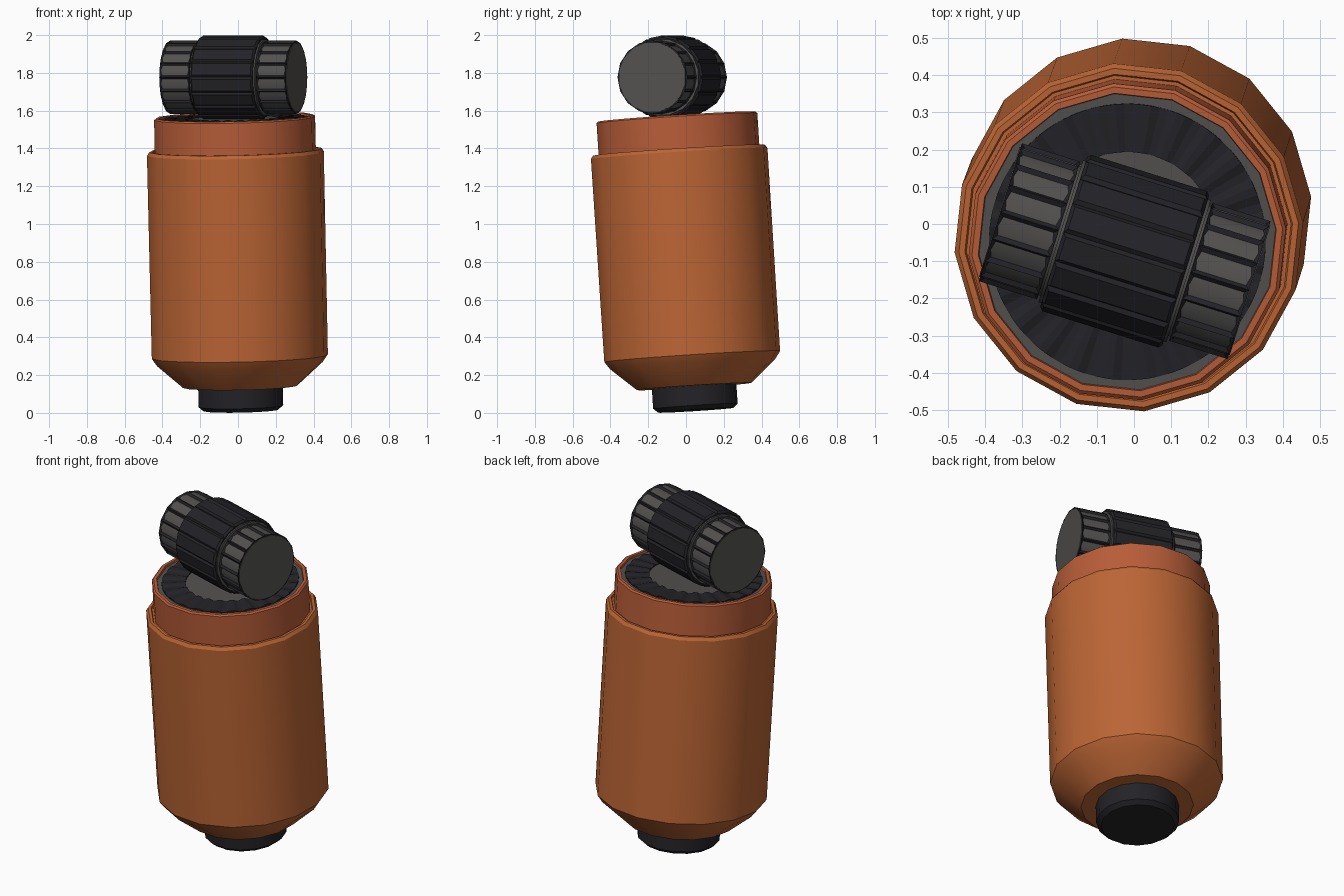
import bpy, bmesh
from math import pi, sin, cos, radians
from mathutils import Matrix, Vector

if "Cube" in bpy.data.objects:
    bpy.data.objects.remove(bpy.data.objects["Cube"])


def material(name, rgb):
    m = bpy.data.materials.new(name)
    m.diffuse_color = (*rgb, 1)
    m.use_nodes = True
    m.node_tree.nodes["Principled BSDF"].inputs["Base Color"].default_value = m.diffuse_color
    return m


ORANGE = material("orange_paint", (0.50, 0.13, 0.035))
RED_ORANGE = material("red_orange_paint", (0.48, 0.11, 0.04))
BLACK = material("black_rubber", (0.017, 0.017, 0.021))
GREY = material("dark_grey_metal", (0.085, 0.082, 0.08))

# The canister leans slightly; the roller on top lies level and turned
lean = Vector((-0.022, -0.064, 1)).normalized()
CAN = (Matrix.Translation((0.016, 0.051, 0.014))
       @ Vector((0, 0, 1)).rotation_difference(lean).to_matrix().to_4x4()
       @ Matrix.Rotation(radians(5), 4, 'Z'))
ROLL = (Matrix.Translation((-0.025, -0.073, 1.777))
        @ Matrix.Rotation(radians(-17.4), 4, 'Z') @ Matrix.Rotation(pi / 2, 4, 'Y'))


def finish(bm, name, mat, matrix, smooth=False):
    bmesh.ops.recalc_face_normals(bm, faces=bm.faces)
    me = bpy.data.meshes.new(name)
    bm.to_mesh(me)
    bm.free()
    me.materials.append(mat)
    ob = bpy.data.objects.new(name, me)
    ob.matrix_world = matrix
    bpy.context.collection.objects.link(ob)
    if smooth:
        bpy.ops.object.select_all(action='DESELECT')
        ob.select_set(True)
        bpy.context.view_layer.objects.active = ob
        bpy.ops.object.shade_smooth_by_angle(angle=radians(28))
    return ob


def lathe(name, profile, mat, matrix, sides=16):
    """Spin an (r, z) profile around z; r = 0 closes the end."""
    bm = bmesh.new()
    verts = [bm.verts.new((r, 0, z)) for r, z in profile]
    edges = [bm.edges.new(p) for p in zip(verts, verts[1:])]
    bmesh.ops.spin(bm, geom=verts + edges, cent=(0, 0, 0), axis=(0, 0, 1),
                   angle=2 * pi, steps=sides, use_merge=True)
    bmesh.ops.remove_doubles(bm, verts=bm.verts, dist=1e-5)
    return finish(bm, name, mat, matrix, True)


def grip(name, r, z0, z1, inset, depth):
    """16-sided drum whose side panels are pressed in or raised."""
    bm = bmesh.new()
    bmesh.ops.create_cone(bm, cap_ends=True, segments=16, radius1=r, radius2=r,
                          depth=z1 - z0,
                          matrix=Matrix.Translation((0, 0, (z0 + z1) / 2)))
    sides = [f for f in bm.faces if len(f.verts) == 4]
    bmesh.ops.inset_individual(bm, faces=sides, thickness=inset, depth=depth)
    return finish(bm, name, BLACK, ROLL)


# Canister parts, bottom to top
lathe("foot", [(0, 0), (0.20, 0), (0.225, 0.022), (0.225, 0.14), (0, 0.14)], BLACK, CAN)
lathe("body", [(0, 0.126), (0.305, 0.126), (0.44, 0.245), (0.468, 0.285), (0.47, 1.362),
               (0.458, 1.38), (0.442, 1.38), (0.438, 1.37), (0, 1.37)], ORANGE, CAN)
lathe("collar", [(0.428, 1.36), (0.428, 1.55), (0.419, 1.558), (0.402, 1.558),
                 (0.397, 1.53)], RED_ORANGE, CAN)
lathe("top_plate", [(0.405, 1.52), (0.405, 1.546), (0, 1.546)], GREY, CAN)

# Ring of radial teeth on the top plate
bm = bmesh.new()
N = 96
rings = []
for i in range(N):
    a = 2 * pi * i / N
    z = 1.556 if i % 4 < 2 else 1.549
    rings.append([bm.verts.new((r * cos(a), r * sin(a), h))
                  for r, h in ((0.372, 1.54), (0.372, z), (0.242, z), (0.242, 1.54))])
for i in range(N):
    a, b = rings[i], rings[(i + 1) % N]
    for k in range(3):
        bm.faces.new((a[k], b[k], b[k + 1], a[k + 1]))
finish(bm, "tooth_ring", BLACK, CAN)

# Roller: grey core with spacers and end caps, ribbed grips around it
lathe("roller_core", [(0, -0.353), (0.186, -0.353), (0.186, -0.18), (0.204, -0.18),
                      (0.204, 0.18), (0.186, 0.18), (0.186, 0.353), (0, 0.353)],
      GREY, ROLL @ Matrix.Rotation(radians(11.25), 4, 'Z'))
grip("roller_middle", 0.211, -0.172, 0.172, 0.013, 0.011)
for side, z0, z1 in (("left", -0.35, -0.186), ("right", 0.186, 0.35)):
    grip("roller_end_" + side, 0.194, z0, z1, 0.017, -0.010)
